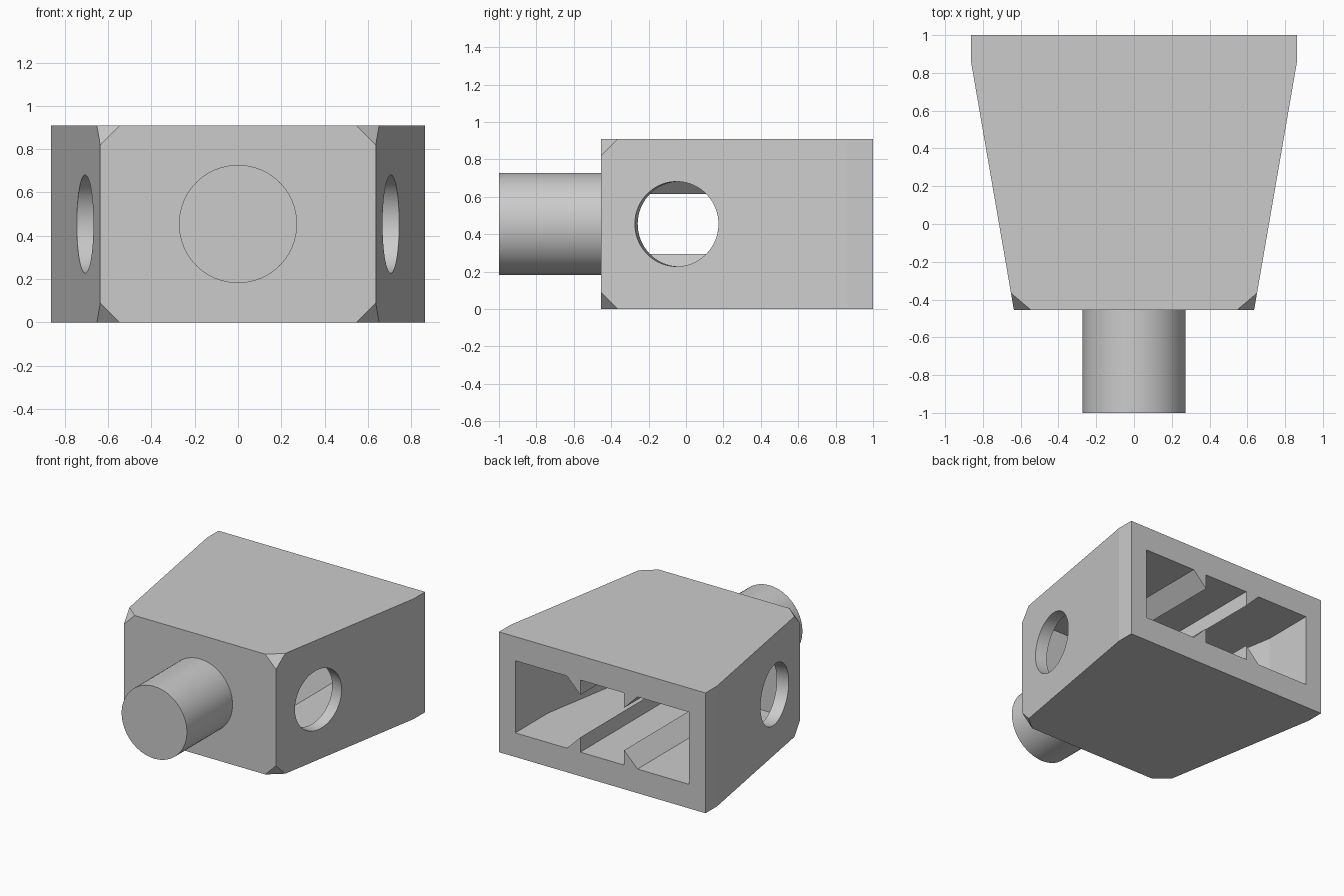
import bpy, bmesh, math
from mathutils import Matrix, Vector

cube = bpy.data.objects.get("Cube")
if cube:
    bpy.data.objects.remove(cube, do_unlink=True)

# Main sizes
HEIGHT = 0.909
MID = HEIGHT / 2
FRONT, BACK = -0.4545, 1.0
BEND = 0.864
HALF_FRONT, HALF_BACK = 0.636, 0.8636
SLOPE = (HALF_BACK - HALF_FRONT) / (BEND - FRONT)
CAVITY_LOW, CAVITY_HIGH = 0.182, 0.727
CAVITY_FRONT, CAVITY_HALF = -0.273, 0.727
WALL = 0.092
HOLE_Y, HOLE_RADIUS = -0.05, 0.227

grey = bpy.data.materials.new("light grey")
grey.use_nodes = True
grey.diffuse_color = (0.6, 0.6, 0.6, 1)
grey.node_tree.nodes["Principled BSDF"].inputs["Base Color"].default_value = (0.6, 0.6, 0.6, 1)


def make_object(name, bm):
    bmesh.ops.recalc_face_normals(bm, faces=bm.faces)
    mesh = bpy.data.meshes.new(name)
    bm.to_mesh(mesh)
    bm.free()
    mesh.materials.append(grey)
    obj = bpy.data.objects.new(name, mesh)
    bpy.context.collection.objects.link(obj)
    return obj


def prism(points, direction):
    """Extrude a flat outline along a direction."""
    bm = bmesh.new()
    face = bm.faces.new([bm.verts.new(p) for p in points])
    moved = bmesh.ops.extrude_face_region(bm, geom=[face], use_keep_orig=True)
    verts = [g for g in moved["geom"] if isinstance(g, bmesh.types.BMVert)]
    bmesh.ops.translate(bm, verts=verts, vec=direction)
    bmesh.ops.recalc_face_normals(bm, faces=bm.faces)
    return bm


def plan(half, z):
    """Mirror a list of (x, y) points into a closed outline at height z."""
    return [(x, y, z) for x, y in half] + [(-x, y, z) for x, y in reversed(half)]


def cylinder(name, centre, axis, radius, length):
    bm = bmesh.new()
    turn = Vector((0, 0, 1)).rotation_difference(Vector(axis)).to_matrix().to_4x4()
    bmesh.ops.create_cone(bm, cap_ends=True, segments=64, radius1=radius, radius2=radius,
                          depth=length, matrix=Matrix.Translation(centre) @ turn)
    return make_object(name, bm)


def combine(target, other, operation):
    mod = target.modifiers.new(other.name, "BOOLEAN")
    mod.operation = operation
    mod.solver = "EXACT"
    mod.object = other
    bpy.context.view_layer.objects.active = target
    bpy.ops.object.modifier_apply(modifier=mod.name)
    bpy.data.objects.remove(other, do_unlink=True)


def smooth(obj):
    bpy.ops.object.select_all(action="DESELECT")
    obj.select_set(True)
    bpy.context.view_layer.objects.active = obj
    bpy.ops.object.shade_smooth_by_angle(angle=math.radians(8))


# Tapered housing with its four front corners cut off
bm = prism(plan([(HALF_FRONT, FRONT), (HALF_BACK, BEND), (HALF_BACK, BACK)], 0), (0, 0, HEIGHT))
corners = [v for v in bm.verts if v.co.y < FRONT + 0.01]
bmesh.ops.bevel(bm, geom=corners, offset=0.09, segments=1, affect="VERTICES")
housing = make_object("housing", bm)

# Cavity open at the back, its walls parallel to the taper
cavity_bend = FRONT + (CAVITY_HALF + WALL - HALF_FRONT) / SLOPE
inner_front = CAVITY_HALF - SLOPE * (cavity_bend - CAVITY_FRONT)
outline = [(inner_front, CAVITY_FRONT), (CAVITY_HALF, cavity_bend), (CAVITY_HALF, BACK + 0.1)]
cavity = make_object("cavity_cutter",
                     prism(plan(outline, CAVITY_LOW), (0, 0, CAVITY_HIGH - CAVITY_LOW)))
combine(housing, cavity, "DIFFERENCE")

# Round holes square to the slanted side walls
for side in (1, -1):
    x = side * (HALF_FRONT + SLOPE * (HOLE_Y - FRONT))
    hole = cylinder("hole_cutter", (x, HOLE_Y, MID), (side, -SLOPE, 0), HOLE_RADIUS, 0.4)
    combine(housing, hole, "DIFFERENCE")

# Barbed ribs along the cavity floor and ceiling
RIB, SINK = 0.112, 0.04
for side in (1, -1):
    for up in (1, -1):
        surface = CAVITY_LOW if up > 0 else CAVITY_HIGH
        section = [(0.183, -SINK), (0.183, RIB), (0.295, 0), (0.295, -SINK)]
        points = [(side * x, CAVITY_FRONT - SINK, surface + up * z) for x, z in section]
        rib = make_object("rib", prism(points, (0, BACK - CAVITY_FRONT + SINK, 0)))
        combine(housing, rib, "UNION")
smooth(housing)

# Round peg on the front
peg = cylinder("front_peg", (0, (FRONT - 0.99) / 2 + 0.0, MID), (0, -1, 0), 0.2727, 1)
for v in peg.data.vertices:
    v.co.y = -1.0 if v.co.y < (FRONT - 0.99) / 2 else FRONT + 0.01
smooth(peg)
